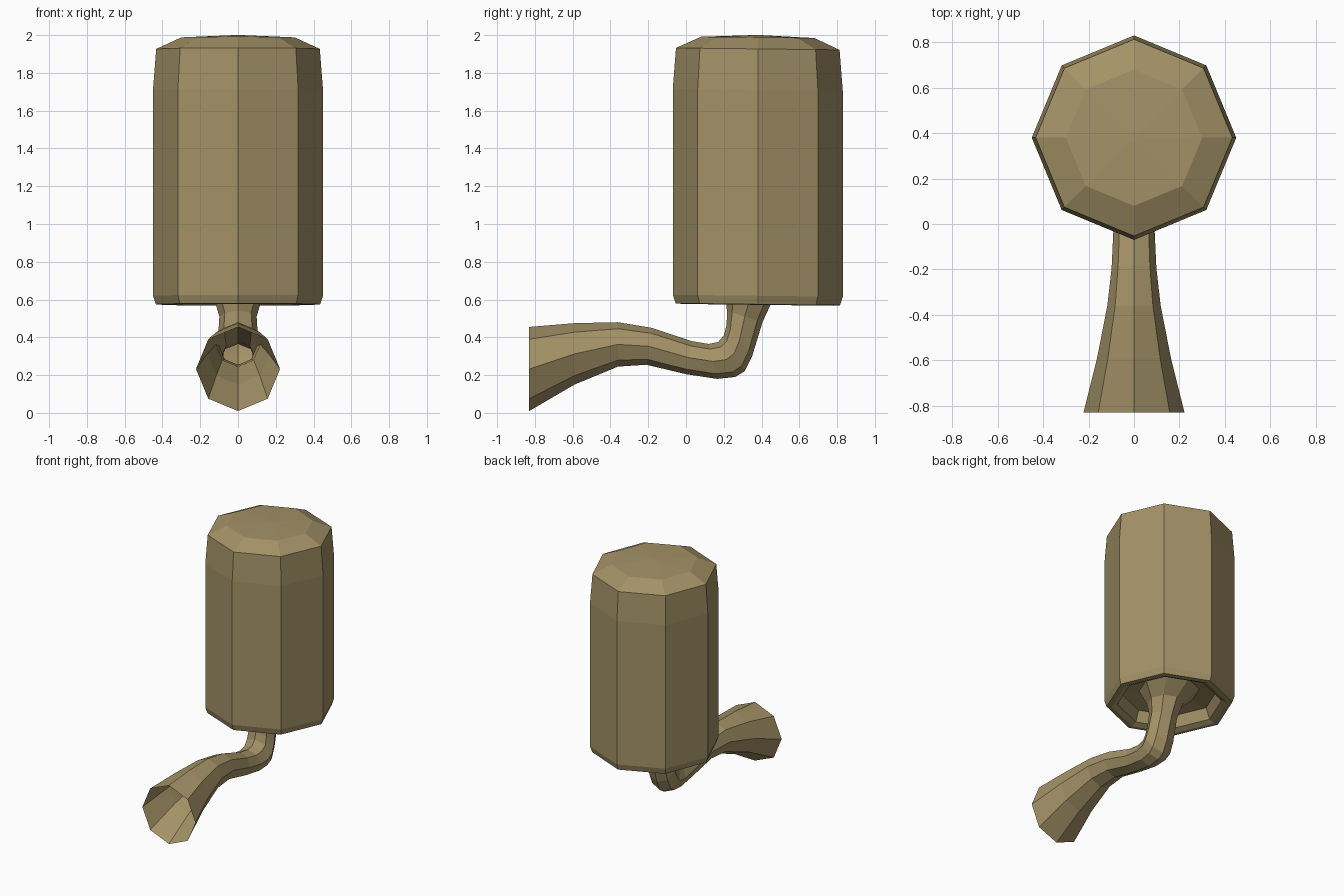
import bpy, bmesh, math
from mathutils import Vector

if "Cube" in bpy.data.objects:
    bpy.data.objects.remove(bpy.data.objects["Cube"], do_unlink=True)

SIDES = 8
tan = bpy.data.materials.new("tan")
tan.use_nodes = True
colour = (0.37, 0.29, 0.137, 1)
tan.diffuse_color = colour
tan.node_tree.nodes["Principled BSDF"].inputs["Base Color"].default_value = colour


def loft(name, stations, close_start=False, close_end=False):
    """Bridge octagonal rings, each given by its (y, z) ends across the middle."""
    bm = bmesh.new()
    rings = []
    for a, b in stations:
        a, b = Vector((0, *a)), Vector((0, *b))
        mid, arm = (a + b) / 2, (a - b) / 2
        side = Vector((arm.length, 0, 0))
        angles = [math.tau * i / SIDES for i in range(SIDES)]
        rings.append([bm.verts.new(mid + arm * math.cos(t) + side * math.sin(t)) for t in angles])
    for r, s in zip(rings, rings[1:]):
        for i in range(SIDES):
            j = (i + 1) % SIDES
            bm.faces.new((r[i], r[j], s[j], s[i]))
    if close_start:
        bm.faces.new(rings[0])
    if close_end:
        bm.faces.new(rings[-1])
    bmesh.ops.recalc_face_normals(bm, faces=bm.faces)
    mesh = bpy.data.meshes.new(name)
    bm.to_mesh(mesh)
    bm.free()
    mesh.materials.append(tan)
    obj = bpy.data.objects.new(name, mesh)
    bpy.context.collection.objects.link(obj)
    return obj


# Canister: radius and height from the recessed underside up to the domed top
profile = [(0.2, 0.69), (0.33, 0.67), (0.36, 0.59), (0.40, 0.572), (0.435, 0.575),
           (0.45, 0.62), (0.45, 1.71), (0.433, 1.927), (0.30, 1.988), (0.02, 2.0)]
centre, tilt = 0.38, 0.012
loft("canister", [((centre - r, z + tilt * r), (centre + r, z - tilt * r)) for r, z in profile],
     close_start=True, close_end=True)

# Bent pipe: upper and lower edge points from the open flared mouth to the canister
loft("flared_pipe", [
    ((-0.83, 0.455), (-0.83, 0.01)),
    ((-0.59, 0.475), (-0.59, 0.15)),
    ((-0.36, 0.48), (-0.36, 0.245)),
    ((-0.18, 0.45), (-0.21, 0.255)),
    ((0.03, 0.38), (0.0, 0.205)),
    ((0.12, 0.365), (0.165, 0.18)),
    ((0.17, 0.375), (0.26, 0.19)),
    ((0.2, 0.41), (0.31, 0.22)),
    ((0.215, 0.465), (0.35, 0.30)),
    ((0.217, 0.54), (0.405, 0.48)),
    ((0.21, 0.60), (0.46, 0.60)),
    ((0.17, 0.69), (0.59, 0.69)),
])
